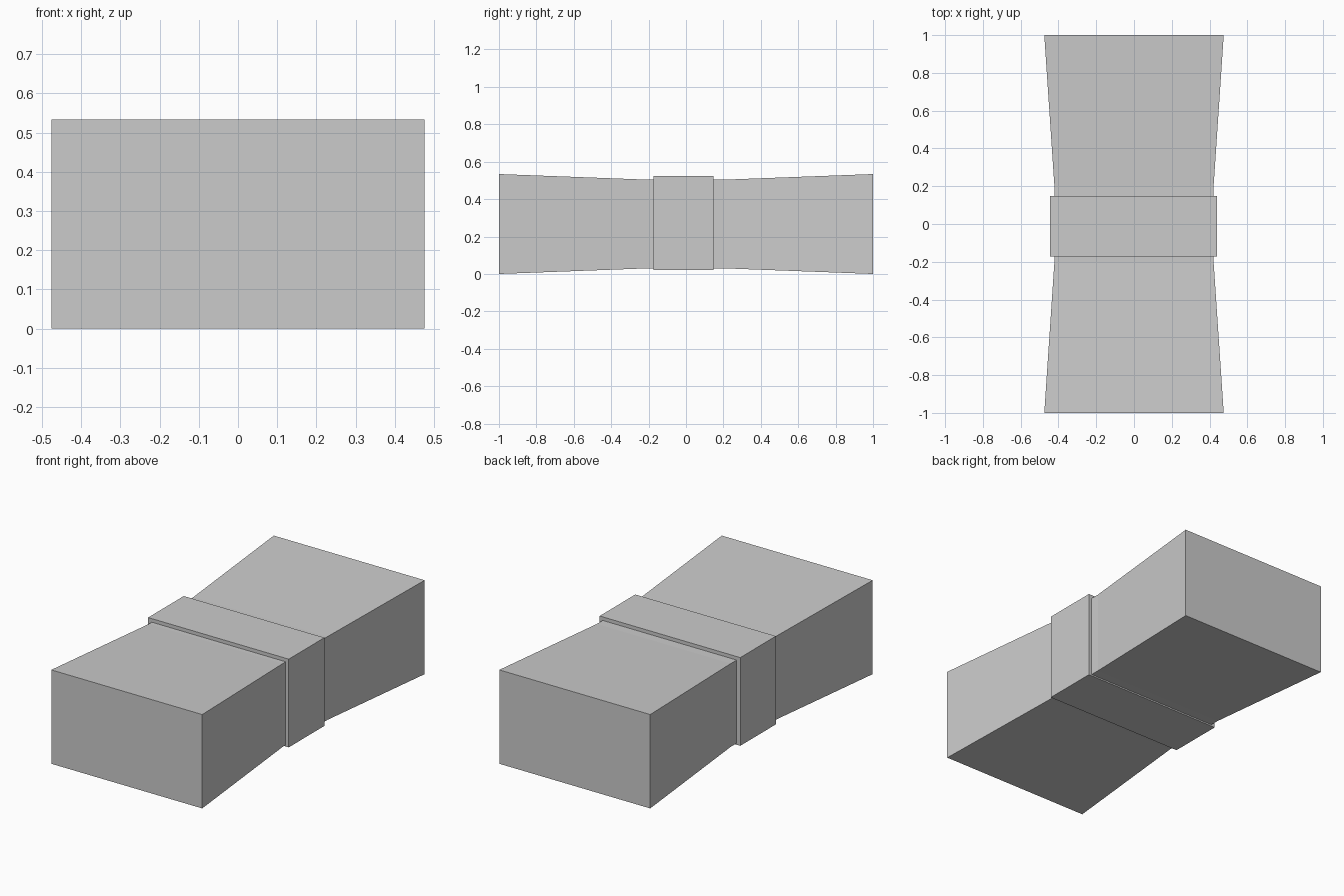
import bpy, bmesh

if "Cube" in bpy.data.objects:
    bpy.data.objects.remove(bpy.data.objects["Cube"])

ZC = 0.267            # height of the centre axis
HALF_W, HALF_H = 0.475, 0.267


def finish(name, bm):
    bmesh.ops.recalc_face_normals(bm, faces=bm.faces)
    mesh = bpy.data.meshes.new(name)
    bm.to_mesh(mesh)
    bm.free()
    obj = bpy.data.objects.new(name, mesh)
    bpy.context.collection.objects.link(obj)
    return obj


def loft(name, stations):
    """Closed rectangular loft along y; stations are (y, scale)."""
    bm = bmesh.new()
    rings = []
    for y, s in stations:
        rings.append([bm.verts.new((sx * HALF_W * s, y, ZC + sz * HALF_H * s))
                      for sx, sz in ((-1, -1), (1, -1), (1, 1), (-1, 1))])
    for a, b in zip(rings, rings[1:]):
        for i in range(4):
            j = (i + 1) % 4
            bm.faces.new((a[i], a[j], b[j], b[i]))
    bm.faces.new(rings[0])
    bm.faces.new(rings[-1])
    return finish(name, bm)


def box(name, size, centre):
    bm = bmesh.new()
    bmesh.ops.create_cube(bm, size=1)
    bmesh.ops.scale(bm, vec=size, verts=bm.verts)
    bmesh.ops.translate(bm, vec=centre, verts=bm.verts)
    return finish(name, bm)


# Body pinched at the waist, flaring to both ends
loft("flared_body", [(-1, 1), (-0.2, 0.887), (0.2, 0.887), (1, 1)])

# Band wrapped round the waist
box("waist_band", (0.885, 0.32, 0.502), (-0.002, -0.013, 0.273))
